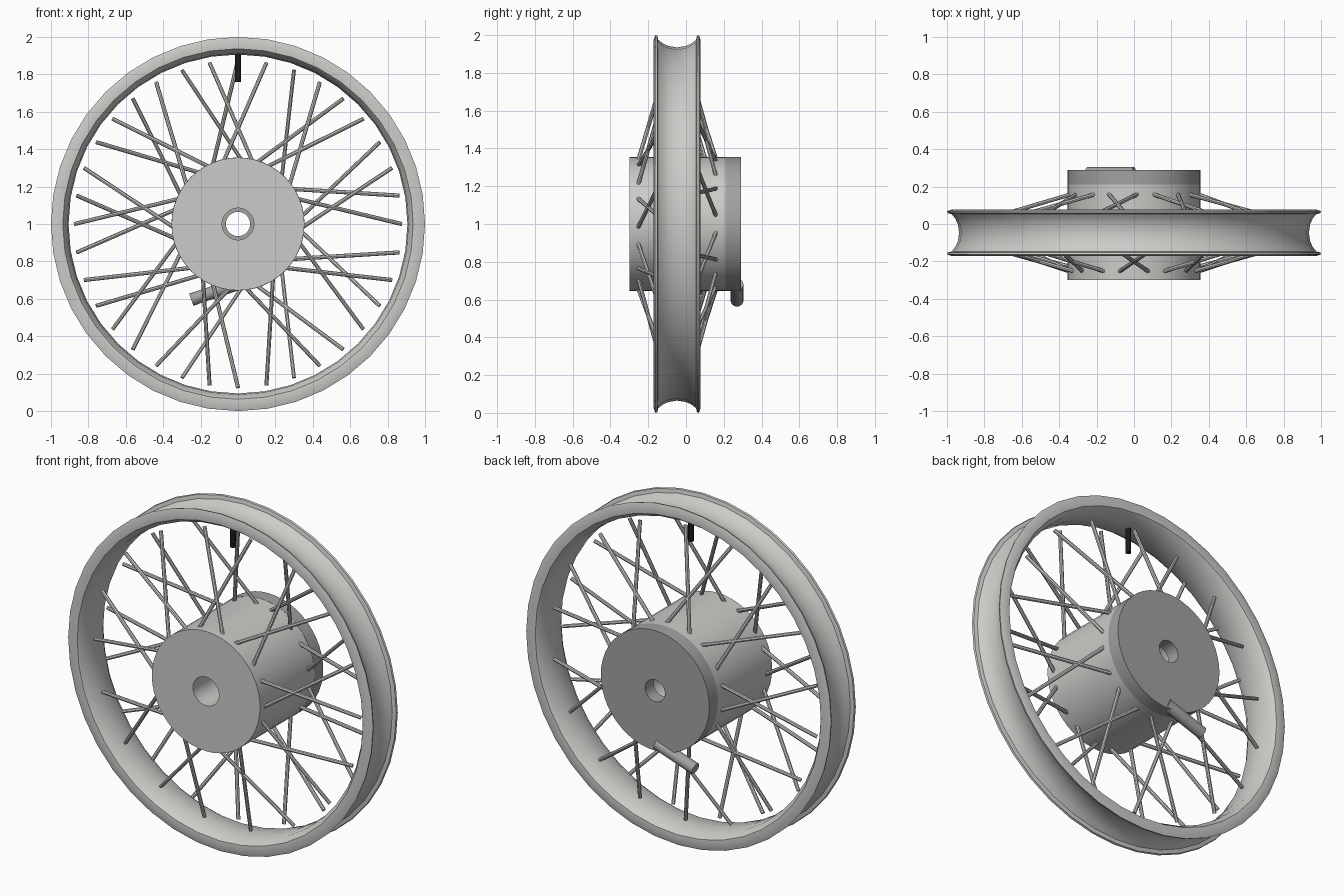
import bpy, bmesh
from math import cos, sin, pi, radians
from mathutils import Vector

cube = bpy.data.objects.get("Cube")
if cube:
    bpy.data.objects.remove(cube, do_unlink=True)

CENTRE_Z = 1.0
RIM_Y = -0.047


def material(name, rgb):
    m = bpy.data.materials.new(name)
    m.use_nodes = True
    m.diffuse_color = (*rgb, 1)
    m.node_tree.nodes["Principled BSDF"].inputs["Base Color"].default_value = (*rgb, 1)
    return m


METAL = material("light_metal", (0.60, 0.60, 0.58))
PLATE = material("grey_metal", (0.36, 0.36, 0.36))
BLACK = material("black_rubber", (0.01, 0.01, 0.01))


def finish(name, bm, mat, angle=35):
    bmesh.ops.recalc_face_normals(bm, faces=bm.faces)
    mesh = bpy.data.meshes.new(name)
    bm.to_mesh(mesh)
    bm.free()
    mesh.materials.append(mat)
    obj = bpy.data.objects.new(name, mesh)
    bpy.context.collection.objects.link(obj)
    bpy.ops.object.select_all(action="DESELECT")
    obj.select_set(True)
    bpy.context.view_layer.objects.active = obj
    bpy.ops.object.shade_smooth_by_angle(angle=radians(angle))
    return obj


def lathe(name, profile, mat, segments):
    """Revolve a closed (radius, y) profile round the axle."""
    bm = bmesh.new()
    rings = []
    for i in range(segments):
        a = 2 * pi * i / segments
        rings.append([bm.verts.new((r * cos(a), y, CENTRE_Z + r * sin(a)))
                      for r, y in profile])
    n = len(profile)
    for i, ring in enumerate(rings):
        nxt = rings[(i + 1) % segments]
        for j in range(n):
            k = (j + 1) % n
            bm.faces.new((ring[j], ring[k], nxt[k], nxt[j]))
    return finish(name, bm, mat)


def add_rod(bm, start, end, radius, sides):
    start, end = Vector(start), Vector(end)
    axis = end - start
    made = bmesh.ops.create_cone(bm, cap_ends=True, segments=sides, radius1=radius,
                                 radius2=radius, depth=axis.length)
    turn = axis.to_track_quat("Z", "Y").to_matrix().to_4x4()
    turn.translation = (start + end) / 2
    bmesh.ops.transform(bm, matrix=turn, verts=made["verts"])


def polar(radius, degrees, y):
    a = radians(degrees)
    return (radius * cos(a), y, CENTRE_Z + radius * sin(a))


# Rim: half section from the well outwards and back under, mirrored
outer = [(0.935, 0), (0.942, 0.045), (0.955, 0.075), (0.975, 0.1), (0.997, 0.105)]
inner = [(1.0, 0.116), (0.972, 0.125), (0.937, 0.122), (0.912, 0.085), (0.906, 0)]
half = outer + inner
mirrored = [(r, -y) for r, y in reversed(half) if y > 0]
lathe("rim", [(r, RIM_Y + y) for r, y in half + mirrored], METAL, 40)

# Hub drum and brake plate, both bored for the axle
lathe("hub", [(0.085, -0.30), (0.355, -0.30), (0.355, 0.21), (0.085, 0.21)], METAL, 48)
lathe("brake_plate", [(0.065, 0.21), (0.356, 0.21), (0.356, 0.29), (0.065, 0.29)], PLATE, 48)

# Spokes: alternate front and back, each side crossing in pairs
bm = bmesh.new()
for i in range(36):
    side = -1 if i % 2 == 0 else 1
    lean = 1 if (i // 2) % 2 == 0 else -1
    angle = 10 * i
    add_rod(bm, polar(0.30, angle + lean * 29.5, RIM_Y + side * 0.222),
            polar(0.875, angle, RIM_Y + side * 0.05), 0.011, 8)
finish("spokes", bm, METAL)

# Brake lever along the back plate
bm = bmesh.new()
add_rod(bm, (-0.25, 0.27, 0.595), (0, 0.27, 0.68), 0.034, 16)
finish("brake_lever", bm, PLATE)

# Valve stem
bm = bmesh.new()
add_rod(bm, (0, RIM_Y, 1.76), (0, RIM_Y, 1.92), 0.015, 12)
finish("valve_stem", bm, BLACK)
